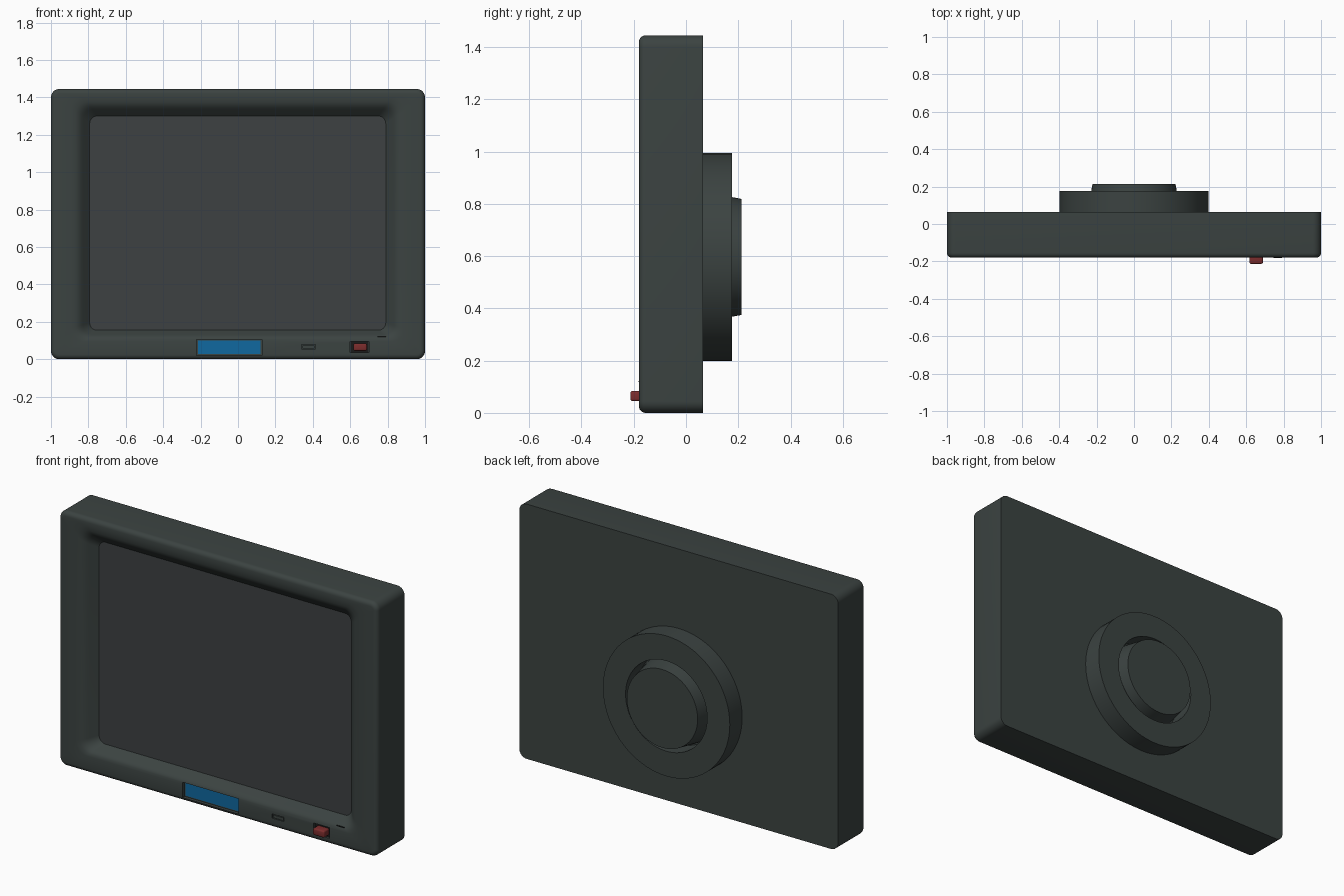
import bpy, bmesh, math
from mathutils import Vector

if "Cube" in bpy.data.objects:
    bpy.data.objects.remove(bpy.data.objects["Cube"])


def material(name, rgb):
    m = bpy.data.materials.new(name)
    m.diffuse_color = (*rgb, 1)
    m.use_nodes = True
    m.node_tree.nodes["Principled BSDF"].inputs["Base Color"].default_value = m.diffuse_color
    return m


CASE = material("dark grey plastic", (0.044, 0.056, 0.053))
GLASS = material("screen grey", (0.047, 0.053, 0.054))
BLUE = material("blue", (0.005, 0.14, 0.35))
RED = material("red", (0.2, 0.026, 0.026))
BLACK = material("near black", (0.01, 0.011, 0.011))


def finish(name, bm, mats, smooth=True):
    bmesh.ops.recalc_face_normals(bm, faces=bm.faces)
    me = bpy.data.meshes.new(name)
    bm.to_mesh(me)
    bm.free()
    for m in mats:
        me.materials.append(m)
    ob = bpy.data.objects.new(name, me)
    bpy.context.collection.objects.link(ob)
    if smooth:
        smooth_object(ob)
    return ob


def smooth_object(ob):
    bpy.ops.object.select_all(action='DESELECT')
    ob.select_set(True)
    bpy.context.view_layer.objects.active = ob
    bpy.ops.object.shade_smooth_by_angle(angle=math.radians(32))


def skin(loops, closed=False):
    """Bridge equal-length loops; cap both ends unless closed on itself."""
    bm = bmesh.new()
    rows = [[bm.verts.new(p) for p in loop] for loop in loops]
    n = len(rows[0])
    pairs = list(zip(rows, rows[1:])) + ([(rows[-1], rows[0])] if closed else [])
    for a, b in pairs:
        for i in range(n):
            j = (i + 1) % n
            bm.faces.new((a[i], a[j], b[j], b[i]))
    first = last = None
    if not closed:
        first = bm.faces.new(rows[0])
        last = bm.faces.new(rows[-1])
    return bm, first, last


def round_rect(x0, x1, z0, z1, r, y, seg=8):
    pts = []
    for k, (cx, cz) in enumerate(((x1 - r, z1 - r), (x0 + r, z1 - r),
                                  (x0 + r, z0 + r), (x1 - r, z0 + r))):
        for i in range(seg + 1):
            a = math.pi / 2 * (k + i / seg)
            pts.append(Vector((cx + r * math.cos(a), y, cz + r * math.sin(a))))
    return pts


def circle(r, y, z=0.597, n=80):
    return [Vector((r * math.cos(2 * math.pi * i / n), y,
                    z + r * math.sin(2 * math.pi * i / n))) for i in range(n)]


def add_box(bm, x0, x1, y0, y1, z0, z1):
    vs = bmesh.ops.create_cube(bm, size=1)["verts"]
    for v in vs:
        v.co = Vector(((x0 + x1) / 2 + v.co.x * (x1 - x0),
                       (y0 + y1) / 2 + v.co.y * (y1 - y0),
                       (z0 + z1) / 2 + v.co.z * (z1 - z0)))


def box(name, mat, *dims, bevel=0.0):
    bm = bmesh.new()
    add_box(bm, *dims)
    if bevel:
        bmesh.ops.bevel(bm, geom=bm.edges[:], offset=bevel, segments=3,
                        profile=0.5, affect='EDGES')
    return finish(name, bm, [mat], smooth=bevel > 0)


# Housing: back, sides, rounded front edge, then the bezel rolling into the screen
FRONT, TOP, R = -0.18, 1.445, 0.025
loops = [round_rect(-1, 1, 0, TOP, 0.045, 0.065)]
for i in range(6):
    a = math.pi / 2 * i / 5
    d = R * (1 - math.cos(a))
    loops.append(round_rect(-1 + d, 1 - d, d, TOP - d, 0.045 - d,
                            FRONT + R - R * math.sin(a)))
for d, y in ((0.1, -0.18), (0.075, -0.177), (0.058, -0.17),
             (0.045, -0.16), (0.035, -0.15), (0.0, -0.112)):
    loops.append(round_rect(-0.793 - d, 0.79 + d, 0.155 - d * 0.6, 1.3 + d,
                            0.04 + d * 0.3, y))
bm, back, screen = skin(loops)
screen.material_index = 1
housing = finish("housing", bm, [CASE, GLASS], smooth=False)

# Pockets for the label and the buttons
KEYS = ((0.34, 0.415), (0.48, 0.555))
bm = bmesh.new()
add_box(bm, -0.222, 0.128, -0.161, -0.3, 0.02, 0.106)
add_box(bm, 0.6, 0.7, -0.165, -0.3, 0.035, 0.096)
for x0, x1 in KEYS:
    add_box(bm, x0, x1, -0.17, -0.3, 0.054, 0.078)
cutter = finish("pocket_cutter", bm, [CASE], smooth=False)
cutter.hide_render = True
mod = housing.modifiers.new("pockets", 'BOOLEAN')
mod.operation = 'DIFFERENCE'
mod.solver = 'EXACT'
mod.object = cutter
bpy.context.view_layer.objects.active = housing
bpy.ops.object.modifier_apply(modifier="pockets")
bpy.data.objects.remove(cutter)
smooth_object(housing)

# Label, power button and small keys
box("blue_panel", BLUE, -0.213, 0.12, -0.166, -0.158, 0.028, 0.1)
box("power_button_surround", BLACK, 0.601, 0.699, -0.168, -0.162, 0.036, 0.095)
box("power_button", RED, 0.617, 0.689, -0.213, -0.16, 0.045, 0.084, bevel=0.008)
for i, (x0, x1) in enumerate(KEYS):
    box(f"key_{i + 1}", CASE, x0 + 0.005, x1 - 0.005, -0.18, -0.165, 0.058, 0.074)
box("indicator_slot", BLACK, 0.745, 0.79, -0.181, -0.176, 0.118, 0.122)

# Round rear mount: ring with a tapered hub inside it
bm, _, _ = skin([circle(0.398, 0.06), circle(0.398, 0.176),
                 circle(0.256, 0.176), circle(0.256, 0.06)], closed=True)
finish("mount_ring", bm, [CASE])
bm, _, _ = skin([circle(0.25, 0.06), circle(0.222, 0.213)])
finish("mount_hub", bm, [CASE])
